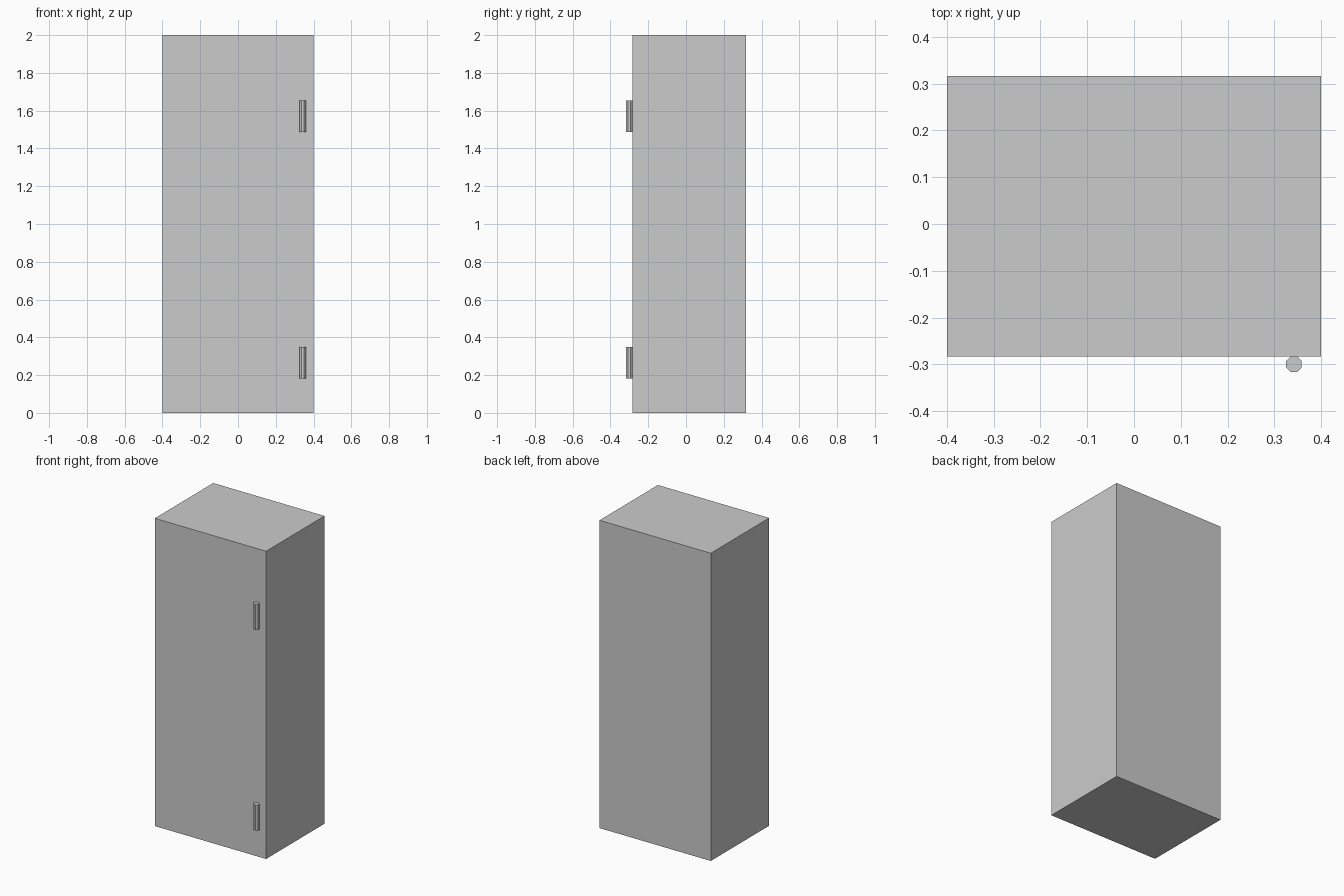
import bpy
from math import pi, cos

if "Cube" in bpy.data.objects:
    bpy.data.objects.remove(bpy.data.objects["Cube"])

FRONT_Y, BACK_Y = -0.283, 0.317
HANDLE_R = 0.0167  # distance from handle axis to its flats

# Cabinet body
bpy.ops.mesh.primitive_cube_add(size=1, location=(0, (FRONT_Y + BACK_Y) / 2, 1))
body = bpy.context.object
body.name = "cabinet_body"
body.scale = (0.8, BACK_Y - FRONT_Y, 2)


def add_handle(name, z0, z1):
    bpy.ops.mesh.primitive_cylinder_add(
        vertices=8, radius=HANDLE_R / cos(pi / 8), depth=z1 - z0,
        location=(0.342, FRONT_Y - HANDLE_R, (z0 + z1) / 2),
        rotation=(0, 0, pi / 8))
    bpy.context.object.name = name


# Octagonal bar handles touching the front face
add_handle("lower_handle", 0.183, 0.35)
add_handle("upper_handle", 1.487, 1.654)
